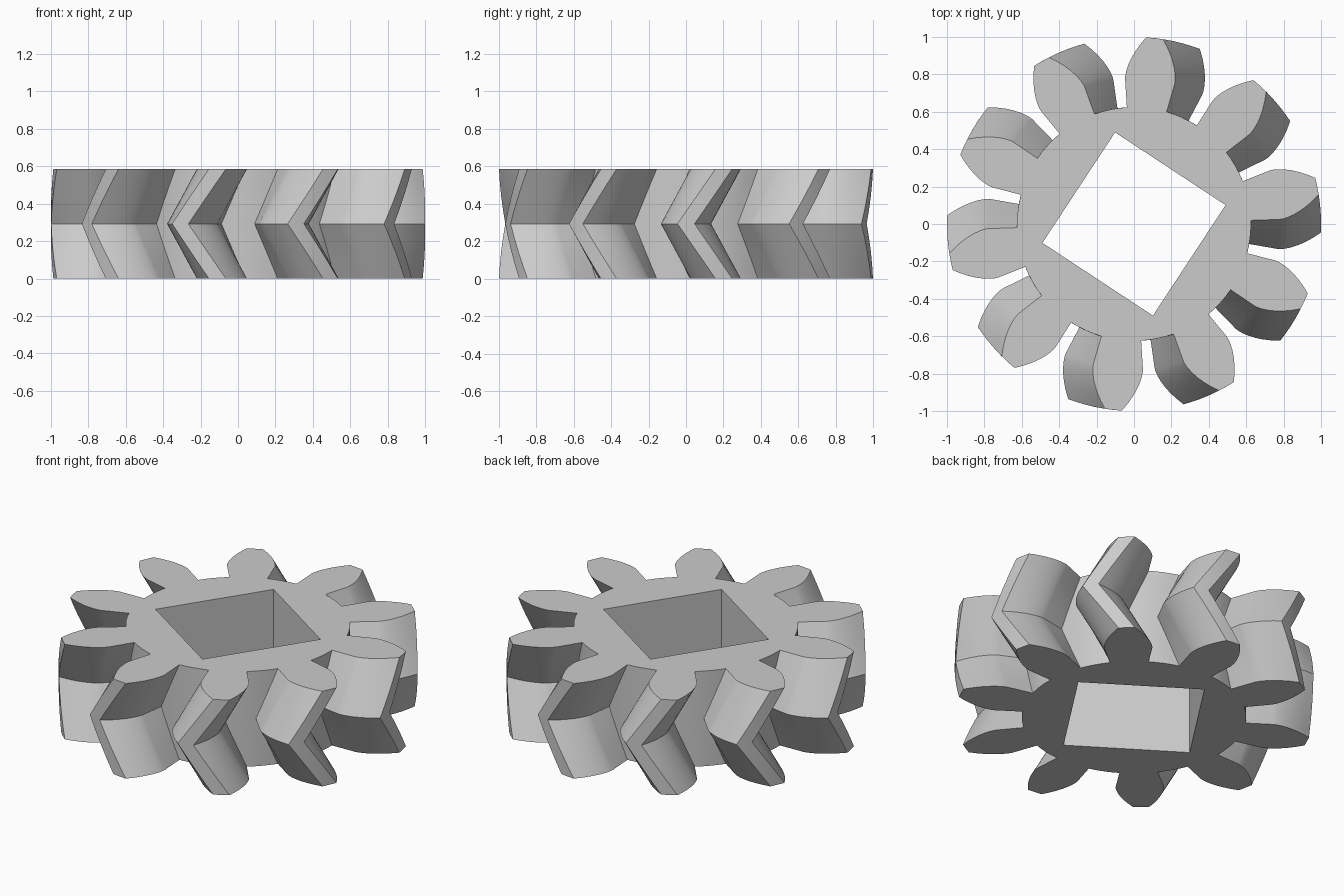
import bpy, bmesh
from math import sin, cos, tan, acos, pi, radians

if "Cube" in bpy.data.objects:
    bpy.data.objects.remove(bpy.data.objects["Cube"])

TEETH = 10
HEIGHT = 0.585
TIP, PITCH, ROOT = 1.0, 0.83, 0.625
BASE = PITCH * cos(radians(20))               # involute base circle
HALF = radians(9.85)                          # half tooth angle at the base circle
TWIST = HEIGHT / 2 * tan(radians(30)) / PITCH  # twist of each herringbone half
SLICES = 4                                    # slices per half
HOLE = 0.5                                    # square bore corner radius


def flank_angle(r):
    a = acos(min(1, BASE / r))
    return HALF - (tan(a) - a)


def gear_profile():
    """Polar outline (radius, angle), counter-clockwise, first tooth at angle 0."""
    steps = 7
    flank = [(ROOT, HALF)]
    for i in range(steps + 1):
        r = BASE + (TIP - BASE) * (i / steps) ** 1.3
        flank.append((r, flank_angle(r)))
    tooth = [(r, -a) for r, a in flank] + [(TIP, 0)] + [(r, a) for r, a in reversed(flank)]
    gap = 2 * pi / TEETH - 2 * HALF
    tooth += [(ROOT, HALF + gap * k / 4) for k in (1, 2, 3)]
    return [(r, a + 2 * pi * t / TEETH) for t in range(TEETH) for r, a in tooth]


def ring(bm, points, z, turn):
    return [bm.verts.new((r * cos(a + turn), r * sin(a + turn), z)) for r, a in points]


def skin(bm, rings):
    for low, high in zip(rings, rings[1:]):
        n = len(low)
        for i in range(n):
            j = (i + 1) % n
            bm.faces.new((low[i], low[j], high[j], high[i]))


def loop_edges(bm, verts):
    return [bm.edges.get((verts[i - 1], verts[i])) for i in range(len(verts))]


# Toothed wall: twists one way to mid height, then back
bm = bmesh.new()
outline = gear_profile()
outer = []
for s in range(2 * SLICES + 1):
    t = s / (2 * SLICES)
    outer.append(ring(bm, outline, HEIGHT * t, TWIST * abs(2 * t - 1)))
skin(bm, outer)

# Straight square bore
square = [(HOLE, k * pi / 2) for k in range(4)]
bore = [ring(bm, square, z, TWIST) for z in (0, HEIGHT)]
skin(bm, bore)

# Flat end faces around the bore
for rim, hole in ((outer[0], bore[0]), (outer[-1], bore[-1])):
    bmesh.ops.triangle_fill(bm, use_beauty=True,
                            edges=loop_edges(bm, rim) + loop_edges(bm, hole))
bmesh.ops.recalc_face_normals(bm, faces=bm.faces[:])

mesh = bpy.data.meshes.new("herringbone_gear")
bm.to_mesh(mesh)
bm.free()
gear = bpy.data.objects.new("herringbone_gear", mesh)
bpy.context.collection.objects.link(gear)

# Plain grey material
grey = bpy.data.materials.new("light_grey")
grey.use_nodes = True
colour = (0.6, 0.6, 0.6, 1)
grey.diffuse_color = colour
grey.node_tree.nodes["Principled BSDF"].inputs["Base Color"].default_value = colour
mesh.materials.append(grey)

# Smooth curved flanks, sharp edges elsewhere
bpy.ops.object.select_all(action="DESELECT")
gear.select_set(True)
bpy.context.view_layer.objects.active = gear
bpy.ops.object.shade_smooth_by_angle(angle=radians(25))
